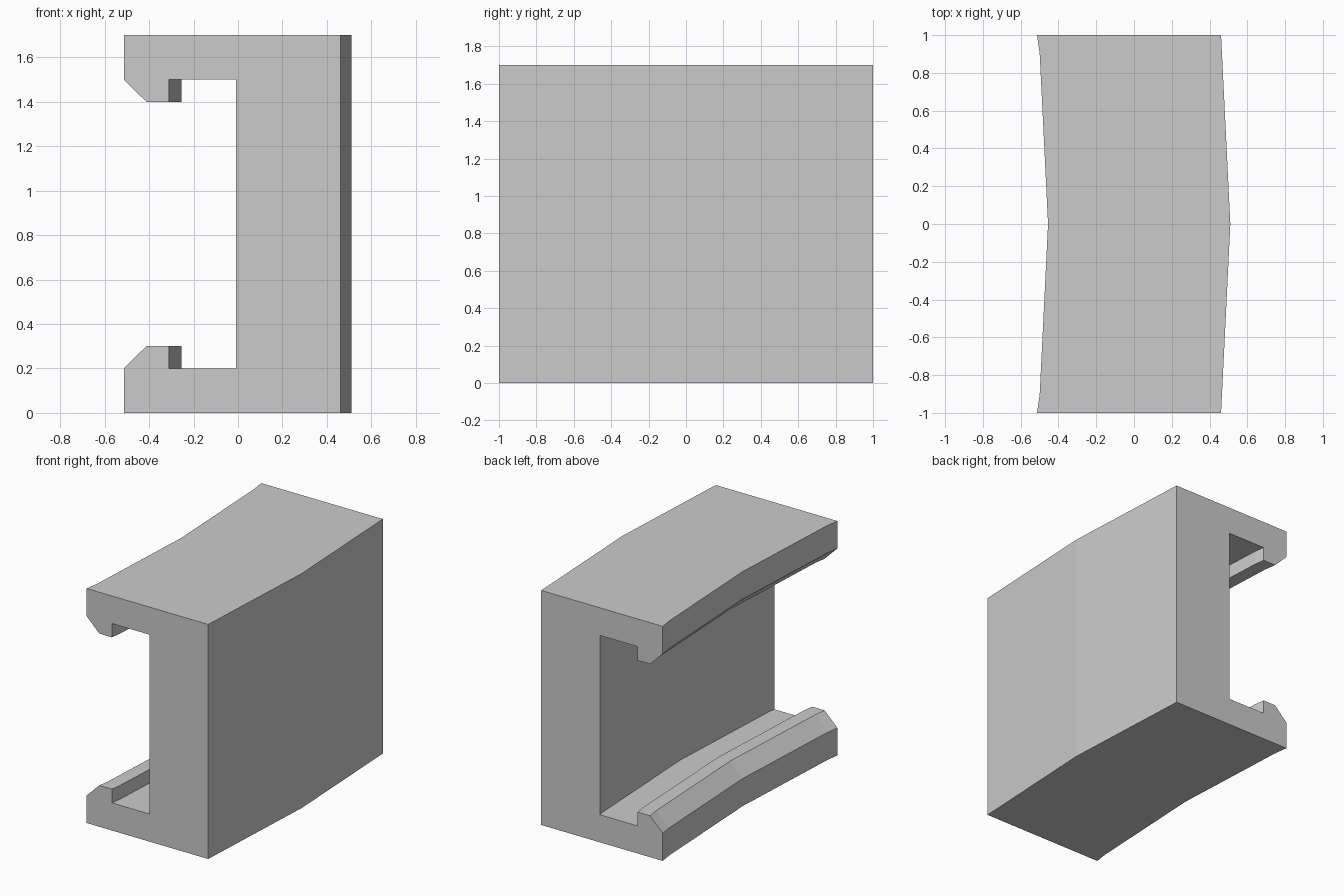
import bpy
import bmesh
import math

cube = bpy.data.objects.get("Cube")
if cube:
    bpy.data.objects.remove(cube, do_unlink=True)

# Grey plastic
grey = bpy.data.materials.new("light grey")
grey.use_nodes = True
colour = (0.6, 0.6, 0.6, 1)
grey.diffuse_color = colour
grey.node_tree.nodes["Principled BSDF"].inputs["Base Color"].default_value = colour

HEIGHT = 1.7
FRONT_X = 0.51                       # crest of the outer curved wall
STEP = 2 * math.pi / 64              # angle of one facet of the curve
RADIUS = 1 / math.sin(STEP)          # outer radius, one facet each side of the middle

# Lower half of the clip section: (depth behind the outer wall, height)
lower = [(0, 0), (0.965, 0), (0.965, 0.2), (0.865, 0.3),
         (0.765, 0.3), (0.765, 0.2), (0.465, 0.2)]
section = lower + [(d, HEIGHT - z) for d, z in reversed(lower)]


def curve_point(depth, y):
    """x of the faceted arc at a given depth and y."""
    r = RADIUS - depth
    knee = r * math.sin(STEP)
    near = min(abs(y), knee)
    far = max(abs(y) - knee, 0)
    return FRONT_X - depth - near * math.tan(STEP / 2) - far * math.tan(STEP * 1.5)


# Clip body: the section carried along the faceted arc
bm = bmesh.new()
rows = []
for depth, z in section:
    knee = (RADIUS - depth) * math.sin(STEP)
    rows.append([bm.verts.new((curve_point(depth, y), y, z))
                 for y in (-1, -knee, 0, knee, 1)])

for a, b in zip(rows, rows[1:] + rows[:1]):
    for i in range(4):
        bm.faces.new((a[i], a[i + 1], b[i + 1], b[i]))
bm.faces.new([row[0] for row in rows])
bm.faces.new([row[-1] for row in reversed(rows)])

bmesh.ops.remove_doubles(bm, verts=bm.verts, dist=0.0005)
bmesh.ops.recalc_face_normals(bm, faces=bm.faces)

mesh = bpy.data.meshes.new("curved_clip_body")
bm.to_mesh(mesh)
bm.free()
mesh.materials.append(grey)
body = bpy.data.objects.new("curved_clip_body", mesh)
bpy.context.collection.objects.link(body)
